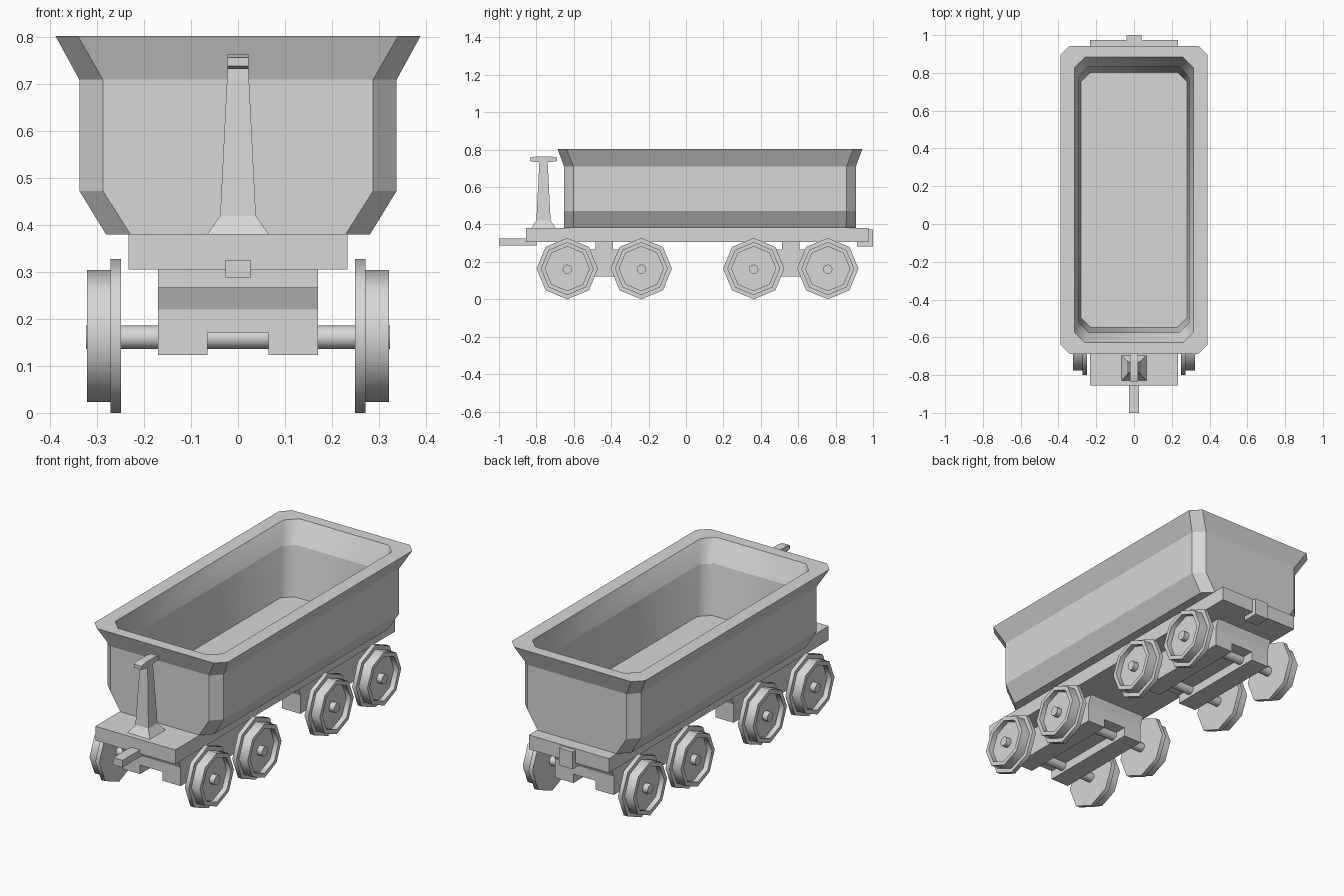
import bpy, bmesh, math

cube = bpy.data.objects.get("Cube")
if cube:
    bpy.data.objects.remove(cube, do_unlink=True)

grey = bpy.data.materials.new("light_grey")
grey.use_nodes = True
grey.diffuse_color = (0.68, 0.68, 0.68, 1)
grey.node_tree.nodes["Principled BSDF"].inputs["Base Color"].default_value = (0.68, 0.68, 0.68, 1)


def finish(name, bm, location=(0, 0, 0)):
    bmesh.ops.recalc_face_normals(bm, faces=bm.faces)
    mesh = bpy.data.meshes.new(name)
    bm.to_mesh(mesh)
    bm.free()
    mesh.materials.append(grey)
    obj = bpy.data.objects.new(name, mesh)
    obj.location = location
    bpy.context.collection.objects.link(obj)
    return obj


def loft(name, rings, location=(0, 0, 0), smooth_bands=()):
    """Join rings of points with quads, cap both ends, keep ring edges sharp."""
    bm = bmesh.new()
    loops = [[bm.verts.new(p) for p in ring] for ring in rings]
    for band, (a, b) in enumerate(zip(loops, loops[1:])):
        for i in range(len(a)):
            j = (i + 1) % len(a)
            face = bm.faces.new((a[i], a[j], b[j], b[i]))
            face.smooth = band in smooth_bands
    bm.faces.new(loops[0])
    bm.faces.new(loops[-1])
    for ring in loops:
        for i, vert in enumerate(ring):
            bm.edges.get((vert, ring[i - 1])).smooth = False
    return finish(name, bm, location)


def octagon(hx, hy, cut, z):
    """Rectangle with cut corners at height z."""
    return [(hx, cut - hy, z), (hx, hy - cut, z), (hx - cut, hy, z), (cut - hx, hy, z),
            (-hx, hy - cut, z), (-hx, cut - hy, z), (cut - hx, -hy, z), (hx - cut, -hy, z)]


def rectangle(hx, hy, z):
    return [(hx, -hy, z), (hx, hy, z), (-hx, hy, z), (-hx, -hy, z)]


def box(name, x0, x1, y0, y1, z0, z1):
    cx, cy = (x0 + x1) / 2, (y0 + y1) / 2
    hx, hy = (x1 - x0) / 2, (y1 - y0) / 2
    return loft(name, [rectangle(hx, hy, z0), rectangle(hx, hy, z1)], (cx, cy, 0))


def across(name, profile, half_width, y):
    """Extrude a (y, z) profile along x."""
    return loft(name, [[(x, a, b) for a, b in profile] for x in (-half_width, half_width)], (0, y, 0))


def lathe_x(name, profile, sides, location, side=1):
    """Turn a (radius, x) profile about the x axis, with a corner at the top."""
    rings = []
    for r, x in profile:
        angles = [2 * math.pi * i / sides for i in range(sides)]
        rings.append([(side * x, r * math.sin(t), r * math.cos(t)) for t in angles])
    obj = loft(name, rings, location)
    bpy.ops.object.select_all(action='DESELECT')
    obj.select_set(True)
    bpy.context.view_layer.objects.active = obj
    bpy.ops.object.shade_smooth_by_angle(angle=math.radians(50))
    return obj


# Hopper: outer skin, flared rim, then smooth inner walls down to the floor
loft("hopper", [
    octagon(0.281, 0.78, 0.052, 0.38),
    octagon(0.338, 0.78, 0.05, 0.473),
    octagon(0.338, 0.78, 0.05, 0.71),
    octagon(0.389, 0.815, 0.048, 0.803),
    octagon(0.315, 0.755, 0.055, 0.803),
    octagon(0.292, 0.703, 0.052, 0.69),
    octagon(0.281, 0.675, 0.05, 0.43),
], (0, 0.128, 0), smooth_bands=(4, 5))

# Deck and couplers
box("deck", -0.233, 0.233, -0.855, 0.975, 0.306, 0.381)
box("front_drawbar", -0.027, 0.027, -1.0, -0.8, 0.288, 0.326)
box("rear_coupler", -0.04, 0.04, 0.915, 1.0, 0.283, 0.374)

# Brake post with flared foot and handle
POST_Y = -0.762
loft("brake_post", [
    rectangle(0.066, 0.066, 0.38),
    rectangle(0.038, 0.038, 0.42),
    rectangle(0.022, 0.022, 0.74),
], (0, POST_Y, 0))
across("brake_handle", [(-0.04, 0.733), (0.04, 0.733), (0.073, 0.739), (0.073, 0.757),
                        (0.04, 0.764), (-0.04, 0.764), (-0.073, 0.757), (-0.073, 0.739)],
       0.022, POST_Y)

# Trucks: bolster, side bars, axles and wheels
AXLE_Z = 0.161
WHEEL_Z = 0.164
AXLE_OFFSET = 0.198
BAR_END = 0.285
half_bolster = [(BAR_END, 0.17), (BAR_END, 0.22), (0.305, 0.267), (0.048, 0.267), (0.048, 0.307)]
bolster = half_bolster + [(-y, z) for y, z in reversed(half_bolster)]
wheel = [(0.01, 0.249), (0.164, 0.249), (0.164, 0.272), (0.141, 0.272),
         (0.141, 0.322), (0.118, 0.322), (0.118, 0.295), (0.01, 0.295)]

for truck, y in (("front", -0.437), ("rear", 0.56)):
    across(truck + "_bolster", bolster, 0.171, y)
    for side, label in ((1, "left"), (-1, "right")):
        x0, x1 = sorted((side * 0.065, side * 0.171))
        box(f"{truck}_{label}_truck_bar", x0, x1, y - BAR_END, y + BAR_END, 0.123, 0.17)
    for end, place in ((-1, "leading"), (1, "trailing")):
        axle_y = y + end * AXLE_OFFSET
        lathe_x(f"{truck}_{place}_axle", [(0.025, -0.324), (0.025, 0.324)], 12, (0, axle_y, AXLE_Z))
        for side, label in ((1, "left"), (-1, "right")):
            lathe_x(f"{truck}_{place}_{label}_wheel", wheel, 8, (0, axle_y, WHEEL_Z), side)
